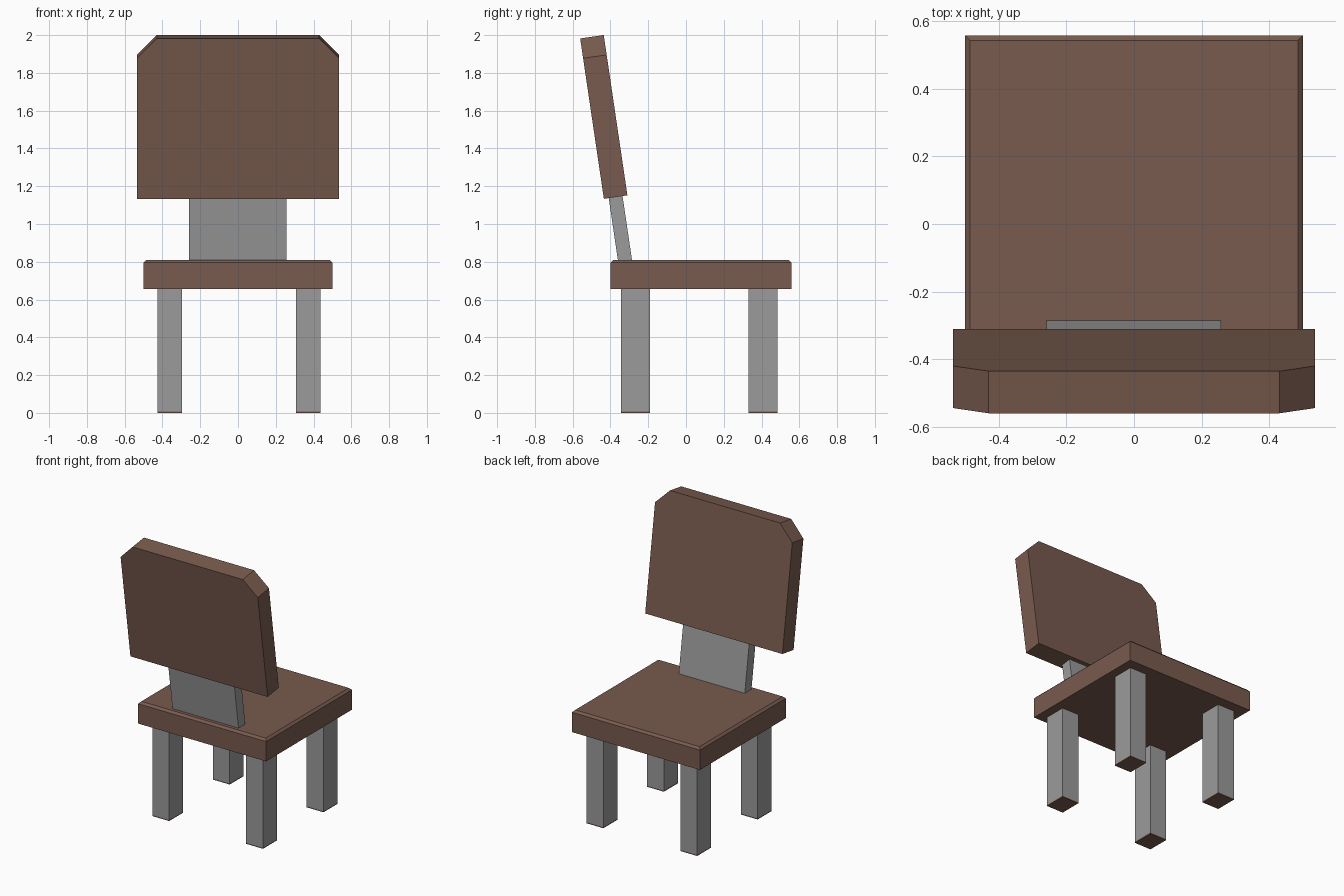
import bpy, bmesh, math
from mathutils import Matrix

if "Cube" in bpy.data.objects:
    bpy.data.objects.remove(bpy.data.objects["Cube"])


def material(name, rgb):
    lin = [((c / 255 + 0.055) / 1.055) ** 2.4 for c in rgb]
    m = bpy.data.materials.new(name)
    m.diffuse_color = (*lin, 1)
    m.use_nodes = True
    m.node_tree.nodes["Principled BSDF"].inputs["Base Color"].default_value = m.diffuse_color
    return m


BROWN = material("brown wood", (120, 91, 78))
GREY = material("grey metal", (155, 155, 155))


def add_object(name, bm, mat):
    bmesh.ops.recalc_face_normals(bm, faces=bm.faces)
    me = bpy.data.meshes.new(name)
    bm.to_mesh(me)
    bm.free()
    me.materials.append(mat)
    ob = bpy.data.objects.new(name, me)
    bpy.context.collection.objects.link(ob)
    return ob


def box_mesh(x, y, z):
    bm = bmesh.new()
    size = Matrix.Diagonal((x[1] - x[0], y[1] - y[0], z[1] - z[0], 1))
    centre = Matrix.Translation((sum(x) / 2, sum(y) / 2, sum(z) / 2))
    bmesh.ops.create_cube(bm, size=1, matrix=centre @ size)
    return bm


def bevel(bm, edges, width):
    bmesh.ops.bevel(bm, geom=edges, offset=width, segments=1, affect='EDGES')


# Seat with a narrow chamfer around the top
bm = box_mesh((-0.5, 0.5), (-0.4, 0.558), (0.655, 0.81))
bevel(bm, [e for e in bm.edges if all(v.co.z > 0.8 for v in e.verts)], 0.015)
add_object("seat", bm, BROWN)

# Four legs with thin brown foot pads
for side, x in (("left", (-0.427, -0.296)), ("right", (0.306, 0.437))):
    for end, y in (("front", (-0.345, -0.19)), ("rear", (0.33, 0.485))):
        add_object(f"{end}_{side}_leg", box_mesh(x, y, (0.008, 0.655)), GREY)
        add_object(f"{end}_{side}_foot_pad", box_mesh(x, y, (0, 0.008)), BROWN)

# Leaning frame shared by the backrest and its support
lean = Matrix.Translation((0, -0.3725, 1.1425)) @ Matrix.Rotation(math.radians(8.4), 4, 'X')

# Backrest with two clipped upper corners
bm = box_mesh((-0.536, 0.536), (-0.063, 0.063), (0, 0.858))
bevel(bm, [e for e in bm.edges
           if all(v.co.z > 0.8 for v in e.verts)
           and abs(e.verts[0].co.x - e.verts[1].co.x) < 0.01], 0.106)
add_object("backrest", bm, BROWN).matrix_world = lean

# Flat support between seat and backrest
bm = box_mesh((-0.259, 0.257), (-0.037, 0.037), (-0.345, 0.005))
add_object("backrest_support", bm, GREY).matrix_world = lean
